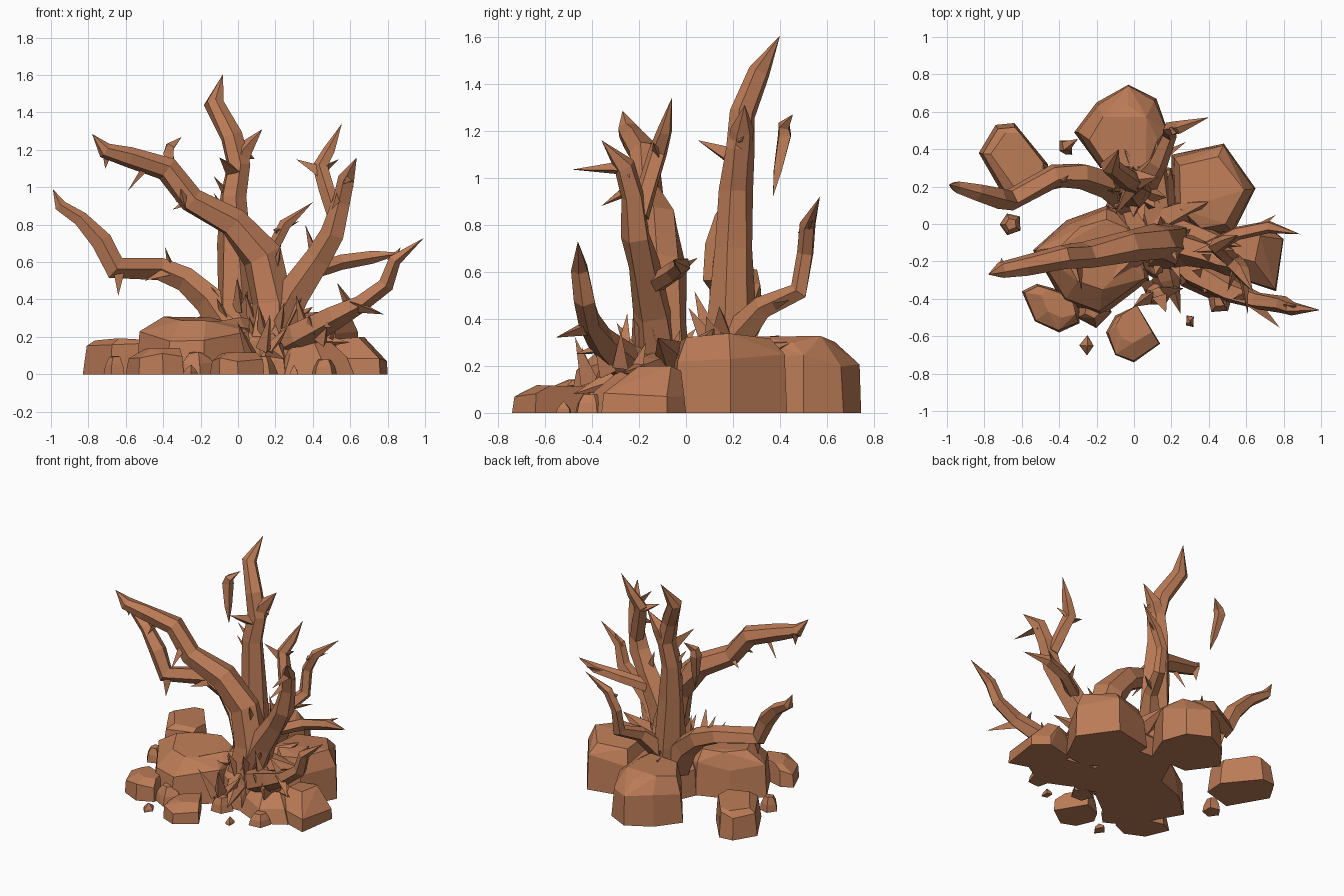
import bpy, bmesh, math, random
from mathutils import Vector

random.seed(4)
BROWN = bpy.data.materials.new("weathered_brown")
BROWN.diffuse_color = (0.50, 0.20, 0.095, 1)


def finish(name, bm):
    bmesh.ops.recalc_face_normals(bm, faces=bm.faces)
    me = bpy.data.meshes.new(name)
    bm.to_mesh(me)
    bm.free()
    me.materials.append(BROWN)
    ob = bpy.data.objects.new(name, me)
    bpy.context.collection.objects.link(ob)


def rock(name, outline, h, top=0.6, shift=(0, 0), mid=0.65, taper=0.94):
    """Faceted boulder: hull of a footprint, a shoulder ring and a smaller top."""
    c = sum((Vector((x, y, 0)) for x, y in outline), Vector()) / len(outline)
    bm = bmesh.new()
    for x, y in outline:
        d = Vector((x, y, 0)) - c
        bm.verts.new(c + d)
        bm.verts.new(c + d * taper * random.uniform(.95, 1.03) + Vector((0, 0, h * mid * random.uniform(.85, 1.15))))
        bm.verts.new(c + d * top * random.uniform(.9, 1.1) + Vector((*shift, h * random.uniform(.88, 1))))
    r = bmesh.ops.convex_hull(bm, input=bm.verts)
    bmesh.ops.delete(bm, geom=[v for v in r["geom_interior"] if isinstance(v, bmesh.types.BMVert)], context='VERTS')
    bmesh.ops.dissolve_limit(bm, angle_limit=math.radians(8), verts=bm.verts, edges=bm.edges)
    finish(name, bm)


def blob(x, y, rx, ry, n=5):
    """Irregular footprint."""
    a0 = random.random() * 6
    return [(x + rx * random.uniform(.85, 1.1) * math.cos(a0 + i * math.tau / n),
             y + ry * random.uniform(.85, 1.1) * math.sin(a0 + i * math.tau / n)) for i in range(n)]


def tube(bm, pts, n=5, jitter=0.12):
    """Angular limb along (x, y, z, radius) points, zero radius makes a point."""
    P = [Vector(p[:3]) for p in pts]
    rings, u = [], None
    for i, p in enumerate(P):
        a = (p - P[i - 1]).normalized() if i else Vector()
        b = (P[i + 1] - p).normalized() if i < len(P) - 1 else Vector()
        t = (a + b).normalized()
        u = t.orthogonal() if u is None else u - t * u.dot(t)
        u.normalize()
        w = t.cross(u)
        r = pts[i][3]
        if r == 0:
            rings.append([bm.verts.new(p)])
            continue
        ring = []
        for k in range(n):
            ang = k * math.tau / n
            rr = r * random.uniform(1 - jitter, 1 + jitter)
            v = p + (u * math.cos(ang) + w * math.sin(ang)) * rr
            v.z = max(v.z, 0.005)
            ring.append(bm.verts.new(v))
        rings.append(ring)
    for A, B in zip(rings, rings[1:]):
        for k in range(n):
            j = (k + 1) % n
            if len(B) == 1:
                bm.faces.new((A[k], A[j], B[0]))
            elif len(A) == 1:
                bm.faces.new((A[0], B[j], B[k]))
            else:
                bm.faces.new((A[k], A[j], B[j], B[k]))
    for R in (rings[0], rings[-1]):
        if len(R) > 2:
            bm.faces.new(R)


def branch(name, pts, spikes=(), n=5):
    bm = bmesh.new()
    tube(bm, pts, n)
    for a, b, r in spikes:
        tube(bm, [(*a, r), (*b, 0)], 3)
    finish(name, bm)


# boulders
rock("back_boulder", [(-.32, .49), (-.2, .65), (-.03, .745), (.12, .67), (.18, .5), (.1, .3), (-.18, .3)],
     .33, .72, (0, -.05), .68, .96)
rock("right_boulder", [(.2, .37), (.48, .43), (.65, .19), (.53, -.05), (.36, -.07), (.2, .05)], .345, .74, (-.01, 0))
rock("left_boulder", [(-.83, .38), (-.74, .53), (-.64, .54), (-.46, .32), (-.47, .18), (-.68, .12)], .2, .75, (.03, 0), .8, .9)
rock("front_boulder", [(-.54, -.14), (-.36, .02), (-.14, .1), (.05, .03), (.08, -.3), (-.18, -.5), (-.38, -.42)],
     .31, .6, (.02, .03))
rock("front_left_rock", [(-.6, -.36), (-.53, -.52), (-.4, -.58), (-.29, -.53), (-.3, -.38), (-.52, -.32)], .15, .6, (.03, .02))
rock("front_rock", [(-.15, -.58), (-.1, -.49), (.02, -.44), (.14, -.64), (0, -.74), (-.1, -.7)], .12, .65, (.01, .05))
rock("right_rock", [(.52, -.28), (.76, -.36), (.8, -.08), (.7, 0), (.5, -.05)], .2, .5, (-.06, .05), .4, .95)
rock("trunk_mound", [(-.15, .1), (-.05, .32), (.2, .3), (.26, 0), (.34, -.24), (.12, -.3), (-.06, -.18)], .27, .6)
rock("front_right_mound", [(.18, -.15), (.25, -.33), (.45, -.42), (.62, -.32), (.58, -.1), (.3, -.05)], .19, .5, (-.02, .04), .5, .85)
for i, (x, y, r, h) in enumerate([(.13, -.37, .08, .1), (.2, -.26, .08, .16), (-.66, .0, .06, .1),
                                  (-.22, -.46, .1, .12), (.46, -.4, .08, .08)]):
    rock(f"small_rock_{i}", blob(x, y, r, r), h, .5, mid=.5, taper=.85)
# loose pebbles, sharp shards
for i, (x, y, r) in enumerate([(-.25, -.65, .05), (.3, -.52, .035)]):
    rock(f"pebble_{i}", blob(x, y, r * .8, r * 1.1, 4), .05, .1, mid=.3, taper=.9)

# large left-leaning trunk
branch("left_leaning_trunk", [(.18, -.12, .12, .15), (.19, -.11, .38, .115), (.13, -.1, .63, .1), (-.03, -.12, .81, .085),
                              (-.25, -.17, .93, .075), (-.38, -.18, 1.1, .065), (-.58, -.22, 1.165, .055),
                              (-.71, -.25, 1.2, .045), (-.78, -.27, 1.285, 0)],
       [((-.7, -.22, 1.19), (-.71, -.22, 1.1), .035), ((-.5, -.2, 1.1), (-.59, -.18, .98), .02),
        ((-.25, -.15, .93), (-.35, -.1, .88), .03), ((.2, -.13, .55), (.23, -.2, .7), .03),
        ((-.3, -.2, .98), (-.28, -.36, .88), .03)], 6)
# tall central trunk
branch("tall_trunk", [(.02, .18, .1, .13), (.0, .19, .38, .105), (-.02, .2, .7, .085), (-.03, .21, .95, .07),
                      (.0, .225, 1.12, .064), (-.04, .24, 1.27, .06), (-.13, .31, 1.45, .05), (-.08, .4, 1.605, 0)],
       [((-.02, .2, 1.08), (-.1, .05, 1.16), .045), ((-.03, .2, .93), (-.13, .18, 1.06), .035),
        ((-.04, .2, .82), (-.13, .17, .97), .03)], 6)
branch("tall_trunk_fork", [(-.01, .23, 1.08, .055), (.04, .24, 1.2, .05), (.13, .25, 1.31, 0)],
       [((.04, .25, 1.18), (.09, .22, 1.15), .03)])
# floating splinter behind
branch("floating_splinter", [(-.33, .37, .92, 0), (-.35, .39, 1.03, .024), (-.37, .42, 1.18, .037), (-.36, .415, 1.22, .032),
                             (-.3, .455, 1.27, 0)], (), 4)
# low left branch
branch("low_left_branch", [(.0, .15, .2, .12), (-.15, .22, .4, .085), (-.28, .26, .51, .075), (-.42, .26, .57, .065),
                           (-.66, .13, .57, .06), (-.73, .14, .71, .058), (-.84, .17, .83, .045),
                           (-.95, .2, .9, .035), (-.99, .21, .99, 0)],
       [((-.64, .13, .56), (-.64, .1, .42), .04), ((-.36, .25, .58), (-.39, .22, .68), .02),
        ((-.38, .22, .55), (-.5, .17, .5), .03)])
# right branch and its fork
branch("right_branch", [(.2, -.12, .22, .11), (.3, -.14, .43, .085), (.43, -.18, .62, .072), (.51, -.21, .75, .064),
                        (.55, -.225, .92, .052), (.58, -.26, 1.05, .047), (.635, -.36, 1.16, 0)],
       [((.58, -.26, 1.04), (.61, -.485, 1.035), .035), ((.4, -.18, .68), (.36, -.16, .8), .025),
        ((.54, -.24, .95), (.5, -.36, .88), .03), ((.57, -.26, 1.05), (.62, -.24, 1.0), .03)])
branch("right_branch_fork", [(.53, -.2, .84, .045), (.48, -.16, .99, .044), (.44, -.12, 1.11, .044), (.49, -.09, 1.2, .032),
                             (.555, -.06, 1.34, 0)],
       [((.44, -.13, 1.08), (.31, -.15, 1.15), .04), ((.46, -.12, 1.1), (.54, -.14, 1.15), .025)])
branch("right_side_twig", [(.4, -.13, .55, .045), (.55, -.05, .6, .04), (.72, -.015, .63, .036), (.89, -.055, .65, 0)],
       [((.66, -.02, .62), (.76, .05, .66), .025)])
# rear right branch
branch("rear_right_branch", [(.05, .22, .32, .08), (.13, .33, .45, .05), (.19, .48, .52, .042), (.19, .51, .68, .038),
                             (.25, .52, .8, .034), (.4, .57, .92, 0)],
       [((.2, .5, .76), (.33, .54, .82), .025), ((.14, .36, .45), (.28, .44, .48), .03)])
# low front right branch
branch("low_front_right_branch", [(.2, -.1, .14, .1), (.33, -.26, .21, .09), (.52, -.36, .31, .065), (.66, -.41, .38, .052),
                                  (.79, -.43, .48, .045), (.84, -.45, .61, .038), (.995, -.46, .73, 0)],
       [((.62, -.4, .37), (.78, -.555, .32), .04), ((.6, -.38, .36), (.53, -.4, .49), .035),
        ((.82, -.44, .6), (.87, -.44, .68), .03), ((.45, -.32, .28), (.5, -.47, .25), .04)])

# spreading roots
for i, (x, y, z) in enumerate([(.6, -.27, .17), (.58, -.12, .32), (.25, -.48, .08), (.4, .12, .36), (-.12, -.3, .28),
                               (.12, .45, .3), (-.05, .4, .33)]):
    branch(f"root_{i}", [(.12, 0, .2, .1), (.12 + (x - .12) * .55, y * .6, z * .5 + .1, .06), (x, y, z, 0)])

# thorn clusters around the trunks
bm = bmesh.new()
for cx, cy, z0, r0, count in [(.02, .17, .3, .07, 10), (.18, -.13, .2, .09, 10), (.42, -.27, .18, .06, 6), (.12, -.36, .08, .05, 5)]:
    for k in range(count):
        a = k * math.tau / count + random.uniform(-.2, .2)
        d = Vector((math.cos(a), math.sin(a), 0))
        z = z0 + random.uniform(-.06, .08)
        base = Vector((cx, cy, z)) + d * r0
        tip = base + d * random.uniform(.04, .1) + Vector((0, 0, random.uniform(.08, .2)))
        tube(bm, [(*base, .045), (*tip, 0)], 3)
finish("thorn_clusters", bm)
